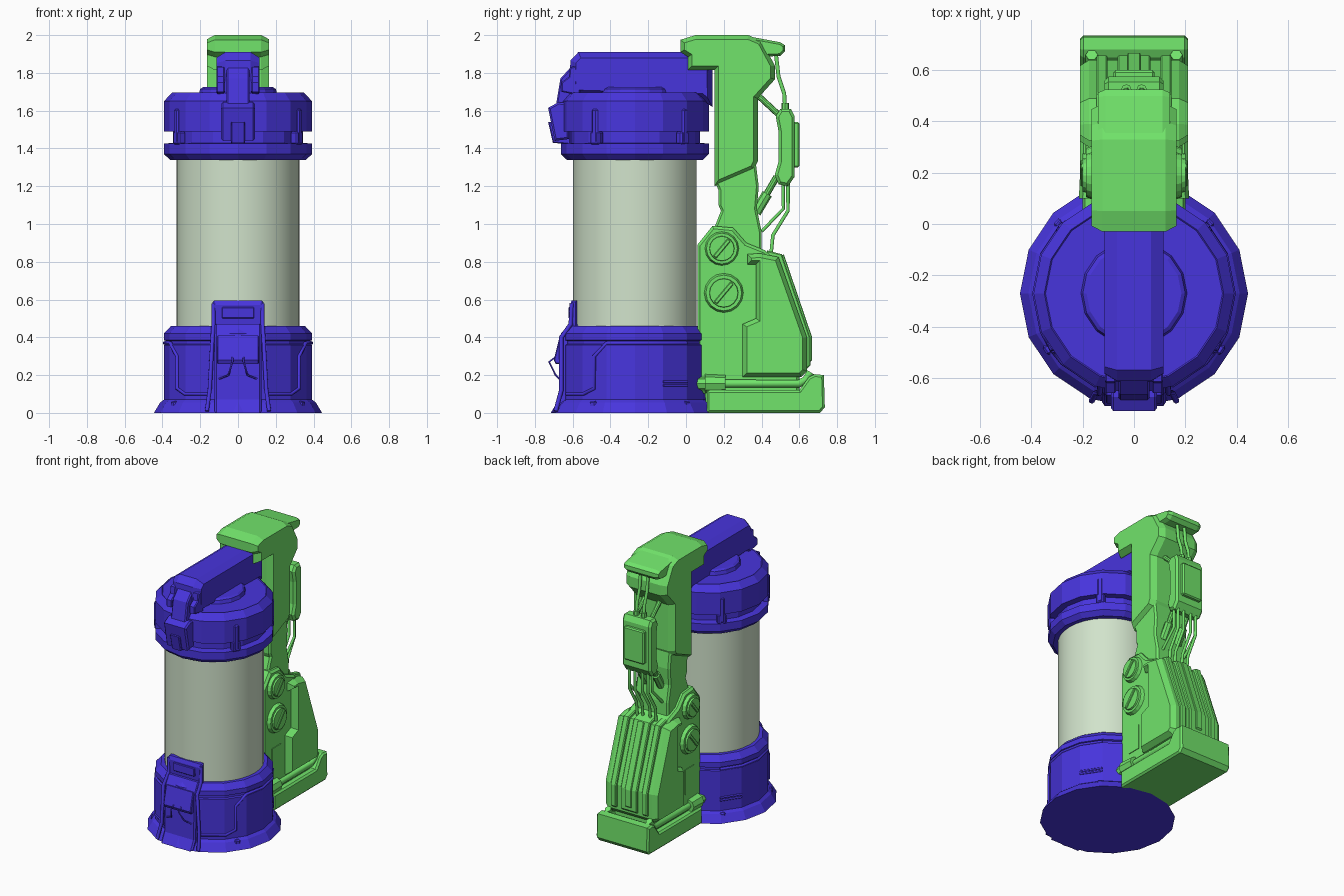
import bpy, bmesh, math
from mathutils import Vector, Matrix

if "Cube" in bpy.data.objects:
    bpy.data.objects.remove(bpy.data.objects["Cube"])

CY = -0.271  # y position of the canister axis


def material(name, rgb):
    m = bpy.data.materials.new(name)
    m.diffuse_color = (*rgb, 1)
    m.use_nodes = True
    m.node_tree.nodes["Principled BSDF"].inputs["Base Color"].default_value = m.diffuse_color
    return m


BLUE = material("blue", (0.064, 0.035, 0.72))
GREEN = material("green", (0.165, 0.77, 0.145))
GLASS = material("pale_glass", (0.64, 0.77, 0.60))


def finish(name, bm, mat, smooth=False):
    bmesh.ops.recalc_face_normals(bm, faces=bm.faces)
    me = bpy.data.meshes.new(name)
    bm.to_mesh(me)
    bm.free()
    me.materials.append(mat)
    ob = bpy.data.objects.new(name, me)
    bpy.context.collection.objects.link(ob)
    for p in me.polygons:
        p.use_smooth = smooth
    return ob


def lathe(name, profile, mat, n=16, smooth=False):
    """Closed solid of revolution about the canister axis from (radius, z) points."""
    bm = bmesh.new()
    rings = [[bm.verts.new((r * math.cos(math.tau * i / n), CY + r * math.sin(math.tau * i / n), z))
              for i in range(n)] for r, z in profile]
    for a, b in zip(rings, rings[1:]):
        for i in range(n):
            bm.faces.new((a[i], a[(i + 1) % n], b[(i + 1) % n], b[i]))
    bm.faces.new(rings[0])
    bm.faces.new(rings[-1])
    return finish(name, bm, mat, smooth)


def inset(outline, d):
    """Mitred inset of a closed (y, z) outline."""
    pts = [Vector(p) for p in outline]
    area = sum(a.x * b.y - b.x * a.y for a, b in zip(pts, pts[1:] + pts[:1]))
    sign, out = (1 if area > 0 else -1), []
    for i, p in enumerate(pts):
        u = (p - pts[i - 1]).normalized()
        v = (pts[(i + 1) % len(pts)] - p).normalized()
        n1, n2 = Vector((-u.y, u.x)) * sign, Vector((-v.y, v.x)) * sign
        out.append(p + (n1 + n2) * d / max(0.5, 1 + n1.dot(n2)))
    return out


def prism(name, outline, w, mat, bevel=0.012, x=0.0, depth=None):
    """(y, z) outline extruded across x, with chamfered side rims."""
    bm = bmesh.new()
    depth = depth or bevel
    small = inset(outline, bevel)
    layers = [(-w, small), (-w + depth, outline), (w - depth, outline), (w, small)]
    rings = [[bm.verts.new((x + dx, p[0], p[1])) for p in pts] for dx, pts in layers]
    for a, b in zip(rings, rings[1:]):
        for i in range(len(a)):
            j = (i + 1) % len(a)
            bm.faces.new((a[i], a[j], b[j], b[i]))
    bm.faces.new(rings[0])
    bm.faces.new(rings[-1])
    return finish(name, bm, mat)


def box(name, centre, size, mat, rot=None, bevel=0.008):
    bm = bmesh.new()
    bmesh.ops.create_cube(bm, size=1)
    bmesh.ops.scale(bm, vec=size, verts=bm.verts)
    if bevel:
        bmesh.ops.bevel(bm, geom=bm.edges[:], offset=bevel, segments=1, affect='EDGES')
    if rot:
        bmesh.ops.rotate(bm, matrix=rot, verts=bm.verts)
    bmesh.ops.translate(bm, vec=centre, verts=bm.verts)
    return finish(name, bm, mat)


def rod(name, p, q, r, mat, n=10, r2=None):
    p, q = Vector(p), Vector(q)
    bm = bmesh.new()
    bmesh.ops.create_cone(bm, cap_ends=True, segments=n, radius1=r, radius2=r2 or r, depth=(q - p).length)
    turn = (q - p).to_track_quat('Z', 'Y').to_matrix().to_4x4()
    bmesh.ops.transform(bm, matrix=Matrix.Translation((p + q) / 2) @ turn, verts=bm.verts)
    return finish(name, bm, mat)


def tube(name, points, r, mat):
    cu = bpy.data.curves.new(name, 'CURVE')
    cu.dimensions = '3D'
    cu.bevel_depth, cu.bevel_resolution, cu.use_fill_caps = r, 1, True
    sp = cu.splines.new('POLY')
    sp.points.add(len(points) - 1)
    for s, p in zip(sp.points, points):
        s.co = (*p, 1)
    cu.materials.append(mat)
    ob = bpy.data.objects.new(name, cu)
    bpy.context.collection.objects.link(ob)
    bpy.ops.object.select_all(action='DESELECT')
    ob.select_set(True)
    bpy.context.view_layer.objects.active = ob
    bpy.ops.object.convert(target='MESH')


def around(deg, r, z):
    """Point on the canister, angle measured from the front."""
    a = math.radians(deg)
    return Vector((r * math.sin(a), CY - r * math.cos(a), z))


# Canister: glass, base and cap
glass = lathe("glass_cylinder", [(0.326, 0.4), (0.326, 1.4)], GLASS, 32, True)
bpy.context.view_layer.objects.active = glass
glass.select_set(True)
bpy.ops.object.shade_smooth_by_angle(angle=math.radians(40))
lathe("base", [(0.445, 0), (0.412, 0.055), (0.392, 0.07), (0.392, 0.36), (0.38, 0.365), (0.38, 0.38),
               (0.392, 0.385), (0.392, 0.42), (0.355, 0.46), (0.3, 0.46)], BLUE)
lathe("cap", [(0.3, 1.34), (0.36, 1.34), (0.392, 1.37), (0.392, 1.425), (0.345, 1.43), (0.345, 1.49),
              (0.392, 1.49), (0.392, 1.65), (0.35, 1.695), (0.345, 1.69)], BLUE)
lathe("cap_disc", [(0.21, 1.68), (0.2, 1.715), (0.185, 1.725)], BLUE)

# Cap clips, base clips and raised trim on the base
for s in (-1, 1):
    for a in (57, 133):
        turn = Matrix.Rotation(math.radians(s * a), 3, 'Z')
        box("cap_clip", around(s * a, 0.38, 1.52), (0.035, 0.03, 0.18), BLUE, turn)
        box("cap_clip_foot", around(s * a, 0.37, 1.455), (0.06, 0.045, 0.07), BLUE, turn)
        box("base_clip", around(s * a, 0.40, 0.035), (0.04, 0.03, 0.055), BLUE, turn)
    path = [(22, 0.1), (46, 0.1), (56.25, 0.13), (56.25, 0.3), (67.5, 0.37), (90, 0.37), (112.5, 0.37), (135, 0.37)]
    tube("base_trim", [around(s * a, 0.388, z) for a, z in path], 0.01, BLUE)
    for z in (0.145, 0.165):
        tube("base_line", [around(s * a, 0.392, z) for a in (112.5, 135)], 0.007, BLUE)

# Front panel on the base
prism("panel_body", [(-0.71, 0), (-0.675, 0.07), (-0.665, 0.4), (-0.625, 0.47), (-0.56, 0.47), (-0.56, 0)],
      0.125, BLUE, 0.01)
prism("panel_top", [(-0.605, 0.44), (-0.615, 0.57), (-0.605, 0.595), (-0.578, 0.595), (-0.578, 0.44)],
      0.135, BLUE, 0.008)
box("panel_window", (0, -0.615, 0.53), (0.17, 0.016, 0.06), BLUE, bevel=0.004)
prism("panel_flap", [(-0.668, 0.41), (-0.70, 0.28), (-0.69, 0.26), (-0.655, 0.26), (-0.65, 0.41)], 0.11, BLUE, 0.005)
for s in (-1, 1):
    tube("panel_frame", [(s * 0.165, -0.69, 0.01), (s * 0.15, -0.66, 0.12), (s * 0.135, -0.66, 0.4),
                         (s * 0.13, -0.61, 0.47), (s * 0.13, -0.605, 0.58)], 0.012, BLUE)
    tube("panel_wire", [(s * 0.03, -0.685, 0.3), (s * 0.03, -0.725, 0.27), (s * 0.05, -0.69, 0.2),
                        (s * 0.1, -0.67, 0.18)], 0.005, BLUE)

# Carry beam over the cap, with chamfered top
prism("beam", [(0.14, 1.62), (0.14, 1.91), (-0.57, 1.91), (-0.612, 1.865), (-0.615, 1.78),
               (-0.61, 1.68), (0.08, 1.66)], 0.115, BLUE, 0.03, depth=0.048)
for s in (-1, 1):
    prism("beam_lug", [(-0.56, 1.84), (-0.615, 1.83), (-0.62, 1.78), (-0.66, 1.75), (-0.66, 1.70), (-0.56, 1.68)],
          0.022, BLUE, 0.006, s * 0.092)

# Front latch
prism("latch_neck", [(-0.61, 1.83), (-0.665, 1.77), (-0.69, 1.62), (-0.62, 1.62), (-0.58, 1.78)], 0.06, BLUE, 0.008)
prism("latch", [(-0.73, 1.615), (-0.675, 1.645), (-0.62, 1.64), (-0.62, 1.45), (-0.695, 1.44)], 0.09, BLUE, 0.01)
prism("latch_tab", [(-0.73, 1.54), (-0.705, 1.43), (-0.61, 1.42), (-0.61, 1.54)], 0.038, BLUE, 0.006)

# Green rear frame: head flowing into the column, link and lower body
prism("head_and_column", [(-0.03, 1.91), (-0.03, 1.975), (0.05, 2.0), (0.33, 2.0), (0.40, 1.97), (0.47, 1.84),
                          (0.47, 1.765), (0.38, 1.665), (0.38, 1.33), (0.36, 1.29), (0.15, 1.2),
                          (0.15, 1.815), (0.01, 1.815), (0.01, 1.885)], 0.165, GREEN, 0.022, depth=0.042)
prism("head_lip", [(0.3, 1.99), (0.35, 1.99), (0.50, 1.962), (0.525, 1.945), (0.525, 1.915), (0.5, 1.89),
                   (0.3, 1.88)], 0.14, GREEN, 0.012, depth=0.028)
prism("link", [(0.15, 1.32), (0.15, 1.23), (0.172, 1.18), (0.172, 1.1), (0.185, 1.07), (0.15, 0.98), (0.14, 0.85),
               (0.4, 0.85), (0.4, 0.96), (0.375, 1.08), (0.385, 1.2), (0.37, 1.32)], 0.135, GREEN, 0.012)
prism("lower_body", [(0.06, 0.12), (0.06, 0.89), (0.14, 0.99), (0.25, 0.98), (0.32, 0.9), (0.42, 0.86),
                     (0.48, 0.8), (0.6, 0.4), (0.6, 0.0), (0.11, 0.0), (0.10, 0.1)], 0.165, GREEN, 0.015)
prism("shell", [(0.325, 0.785), (0.325, 0.84), (0.39, 0.845), (0.49, 0.825), (0.64, 0.4), (0.64, 0.22), (0.61, 0.19),
                (0.3, 0.19), (0.3, 0.47), (0.37, 0.5), (0.37, 0.785)], 0.21, GREEN, 0.022, depth=0.035)

# Raised ribs down the back of the shell
for x, w in ((-0.125, 0.022), (0, 0.065), (0.125, 0.022)):
    prism("shell_rib", [(0.42, 0.8), (0.43, 0.86), (0.508, 0.84), (0.658, 0.4), (0.658, 0.25), (0.6, 0.2)],
          w, GREEN, 0.006, x)
prism("shell_spine", [(0.42, 0.76), (0.518, 0.84), (0.668, 0.4), (0.668, 0.28), (0.6, 0.22)], 0.025, GREEN, 0.004)

# Foot with raised back lip
prism("foot", [(0.11, 0), (0.11, 0.12), (0.6, 0.12), (0.65, 0.19), (0.68, 0.205), (0.73, 0.2), (0.735, 0.03),
               (0.71, 0)], 0.21, GREEN, 0.012)

# Side knobs, pipes and plates
for s in (-1, 1):
    for y, z, r in ((0.19, 0.87, 0.095), (0.2, 0.635, 0.11)):
        rod("knob_ring", (s * 0.15, y, z), (s * 0.188, y, z), r, GREEN, 16, r * 0.86)
        rod("knob", (s * 0.15, y, z), (s * 0.2, y, z), r * 0.76, GREEN, 16, r * 0.68)
        box("knob_bar", (s * 0.2, y, z), (0.016, r * 1.25, 0.022), GREEN,
            Matrix.Rotation(math.radians(50), 3, 'X'), 0.004)
    box("side_plate", (s * 0.166, 0.2, 0.34), (0.008, 0.1, 0.18), GREEN, bevel=0)
    tube("foot_pipe", [(s * 0.165, 0.15, 0.155), (s * 0.165, 0.6, 0.155), (s * 0.165, 0.635, 0.175),
                       (s * 0.165, 0.66, 0.215)], 0.024, GREEN)
    rod("pipe_nut", (s * 0.165, 0.1, 0.155), (s * 0.165, 0.21, 0.155), 0.05, GREEN, 8, 0.045)
    rod("pipe_end", (s * 0.165, 0.05, 0.155), (s * 0.165, 0.1, 0.155), 0.036, GREEN, 8)

# Cable box behind the column
prism("cable_box", [(0.49, 1.49), (0.475, 1.57), (0.5, 1.61), (0.555, 1.61), (0.575, 1.57), (0.575, 1.25),
                    (0.54, 1.2), (0.49, 1.21), (0.47, 1.26), (0.49, 1.33)], 0.115, GREEN, 0.015)
box("cable_box_cover", (0, 0.583, 1.42), (0.16, 0.034, 0.24), GREEN)
for s in (-1, 1):
    rod("upper_strut", (s * 0.06, 0.36, 1.7), (s * 0.06, 0.5, 1.57), 0.016, GREEN)
    rod("lower_strut", (s * 0.06, 0.37, 1.06), (s * 0.06, 0.48, 1.25), 0.018, GREEN)
    rod("strut_socket", (s * 0.06, 0.37, 1.06), (s * 0.06, 0.43, 1.16), 0.028, GREEN, 8)
    tube("top_cable", [(s * 0.03, 0.475, 1.91), (s * 0.03, 0.49, 1.78), (s * 0.03, 0.52, 1.69),
                       (s * 0.03, 0.525, 1.6)], 0.012, GREEN)
    rod("cable_plug", (s * 0.03, 0.525, 1.6), (s * 0.03, 0.525, 1.64), 0.02, GREEN, 8)
    for x in (0.03, 0.075):
        tube("bottom_cable", [(s * x, 0.54, 1.22), (s * x, 0.54, 1.07), (s * x, 0.46, 0.94), (s * x, 0.45, 0.84)],
             0.011, GREEN)
    tube("inner_cable", [(s * 0.09, 0.515, 1.22), (s * 0.09, 0.515, 1.08), (s * 0.09, 0.4, 0.96)], 0.01, GREEN)
